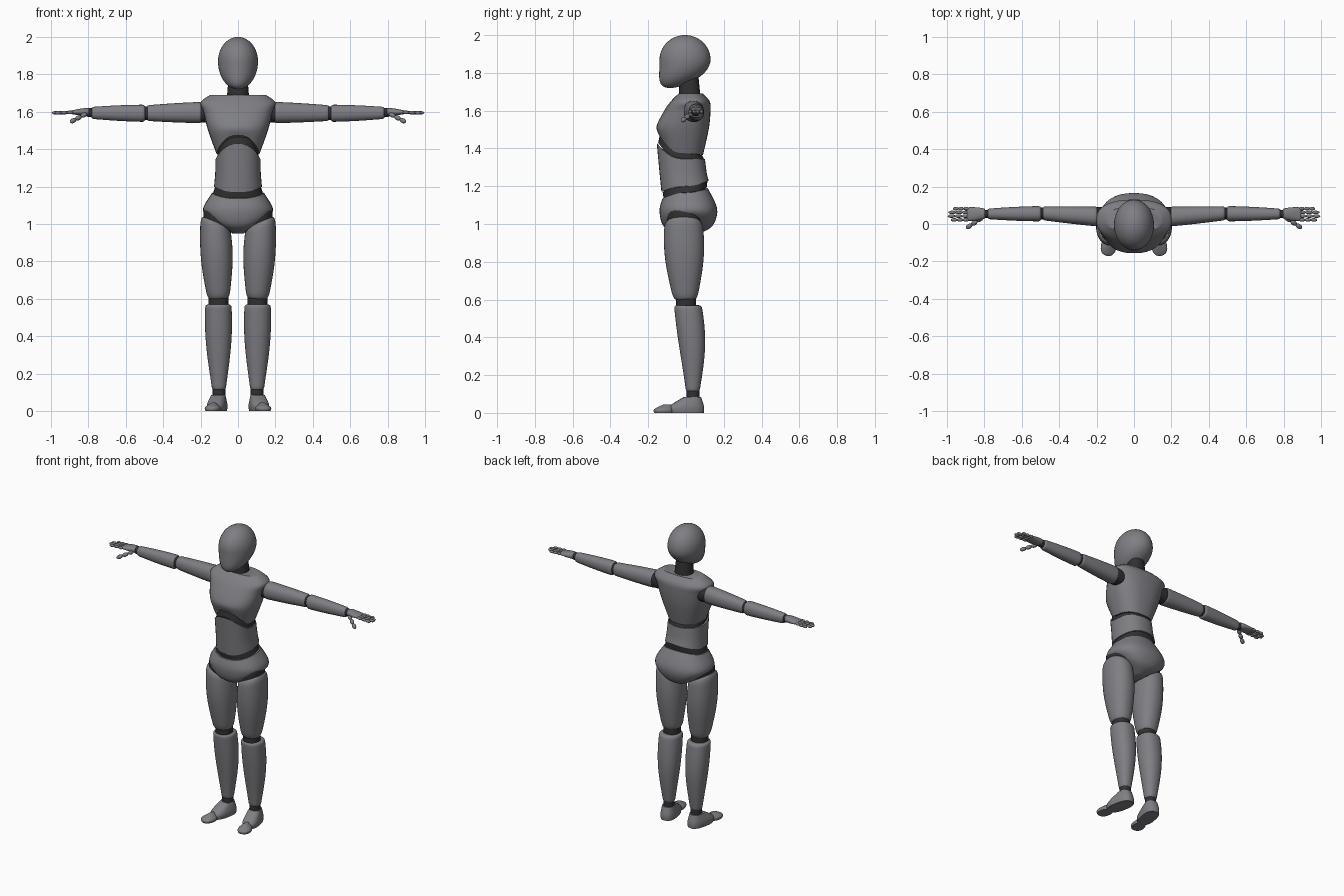
import bpy, bmesh
from math import sin, cos, pi, sqrt, copysign, radians
from mathutils import Vector, Matrix

cube = bpy.data.objects.get("Cube")
if cube:
    bpy.data.objects.remove(cube, do_unlink=True)


def material(name, red, green, blue):
    mat = bpy.data.materials.new(name)
    mat.use_nodes = True
    colour = (red, green, blue, 1)
    mat.diffuse_color = colour
    mat.node_tree.nodes["Principled BSDF"].inputs["Base Color"].default_value = colour
    return mat


GREY = material("body grey", .21, .21, .23)
DARK = material("joint dark grey", .03, .03, .03)


def finish(name, bm, mat):
    bmesh.ops.recalc_face_normals(bm, faces=bm.faces)
    mesh = bpy.data.meshes.new(name)
    bm.to_mesh(mesh)
    bm.free()
    mesh.materials.append(mat)
    part = bpy.data.objects.new(name, mesh)
    bpy.context.collection.objects.link(part)
    bpy.ops.object.select_all(action="DESELECT")
    part.select_set(True)
    bpy.context.view_layer.objects.active = part
    bpy.ops.object.shade_smooth_by_angle(angle=radians(40))


def outline(power, count=36):
    """Unit superellipse: a circle with slightly squared corners."""
    angles = [2 * pi * k / count for k in range(count)]
    return [tuple(copysign(abs(f) ** (2 / power), f) for f in (cos(a), sin(a))) for a in angles]


def skin(name, rings, mat, place):
    """Bridge a stack of point rings into a closed skin."""
    bm = bmesh.new()
    loops = [[bm.verts.new(place @ point) for point in ring] for ring in rings]
    for low, high in zip(loops, loops[1:]):
        for k in range(len(low)):
            bm.faces.new((low[k - 1], low[k], high[k], high[k - 1]))
    bm.faces.new(loops[0])
    bm.faces.new(loops[-1])
    finish(name, bm, mat)


def ring(half, front, back, z, front_lift=0, back_lift=0):
    return Vector((half, front, back, z, front_lift, back_lift))


def inset(source):
    tucked = source.copy()
    for k in range(3):
        tucked[k] *= .95
    return tucked


def loft(name, rows, mat=GREY, place=Matrix(), power=2.3, steps=6):
    """Smooth upright body through a few rings."""
    padded = [rows[0], *rows, rows[-1]]
    dense = []
    for a, b, c, d in zip(padded, padded[1:], padded[2:], padded[3:]):
        for k in range(steps):
            t = k / steps
            dense.append(b + (c - a) * t / 2 + (a - b * 2.5 + c * 2 - d / 2) * t ** 2
                         + ((b - c) * 3 + d - a) * t ** 3 / 2)
    dense.append(rows[-1])
    rings = []
    for half, front, back, z, front_lift, back_lift in dense:
        middle, depth = (front + back) / 2, (back - front) / 2
        rings.append([Vector((half * u, middle + depth * v,
                              z + (back_lift if v > 0 else front_lift) * v * v))
                      for u, v in outline(power)])
    skin(name, rings, mat, place)


def limb(name, start, end, first, last, place, mat=GREY, bulge=0, bow=0, slope=0, soft=.015, steps=24):
    """Tapered, swelling limb with softened ends; sizes are half width and half depth."""
    start, end, first, last = (Vector(v) for v in (start, end, first, last))
    length = (end - start).length
    deep = Vector((0, 1, 0))
    wide = deep.cross(end - start).normalized()
    rings = []
    for k in range(steps + 1):
        t = (1 - cos(pi * k / steps)) / 2
        swell = sin(pi * t)
        near = max(0, 1 - min(t, 1 - t) * length / soft)
        size = first.lerp(last, t) * (1 + bulge * swell) * (.8 + .2 * sqrt(1 - near ** 2))
        centre = start.lerp(end, t) + deep * bow * swell
        points = []
        for u, v in outline(2.2):
            point = centre + wide * size.x * u + deep * size.y * v
            point.z += slope * (point.x - centre.x) * (1 - t) ** 4
            points.append(point)
        rings.append(points)
    skin(name, rings, mat, place)


def finger(name, start, end, radius, place):
    """Three rounded segments in a row."""
    bm = bmesh.new()
    start, end = Vector(start), Vector(end)
    span = end - start
    aim = span.to_track_quat("Z", "Y").to_matrix().to_4x4()
    size = Matrix.Diagonal((radius, radius, span.length / 5.4, 1))
    for k in range(3):
        centre = Matrix.Translation(start.lerp(end, (k + .5) / 3))
        bmesh.ops.create_uvsphere(bm, u_segments=12, v_segments=8, radius=1,
                                  matrix=place @ centre @ aim @ size)
    finish(name, bm, GREY)


# Head: an egg whose lower half is pulled forward into a chin
bm = bmesh.new()
bmesh.ops.create_uvsphere(bm, u_segments=40, v_segments=28, radius=1)
for vert in bm.verts:
    x, y, z = vert.co
    jaw = max(0, -z)
    vert.co = (x * .107, y * .135 - .08 * jaw ** 2 - .005, 1.87 + z * (.15 if jaw else .13))
finish("head", bm, GREY)
limb("neck", (0, .02, 1.67), (0, .015, 1.79), (.06, .057), (.05, .05), Matrix(), DARK)

# Torso
chest = [ring(half=.115, front=-.145, back=.09, z=1.375, front_lift=.1, back_lift=-.01),
         ring(half=.16, front=-.155, back=.12, z=1.5, front_lift=.02),
         ring(half=.185, front=-.115, back=.13, z=1.6),
         ring(half=.2, front=-.08, back=.125, z=1.65),
         ring(half=.15, front=-.04, back=.09, z=1.69)]
abdomen = [ring(half=.128, front=-.13, back=.12, z=1.2, front_lift=-.03, back_lift=.03),
           ring(half=.122, front=-.14, back=.11, z=1.27),
           ring(half=.12, front=-.155, back=.1, z=1.345, front_lift=.085)]
pelvis = [ring(half=.03, front=-.05, back=.07, z=.95),
          ring(half=.15, front=-.12, back=.14, z=1.03, front_lift=-.04, back_lift=-.04),
          ring(half=.187, front=-.14, back=.165, z=1.08, front_lift=-.01),
          ring(half=.14, front=-.125, back=.115, z=1.165, front_lift=-.03, back_lift=.025)]
loft("chest", chest, power=2.5)
loft("abdomen", abdomen)
loft("pelvis", pelvis)
loft("upper_waist_joint", [inset(abdomen[-1]), inset(chest[0])], DARK)
loft("lower_waist_joint", [inset(pelvis[-1]), inset(abdomen[0])], DARK)

for side, tag in ((1, "left_"), (-1, "right_")):
    mirror = Matrix.Diagonal((side, 1, 1, 1))

    # Arm
    limb(tag + "shoulder_joint", (.14, .04, 1.595), (.21, .04, 1.595), (.052, .05), (.052, .05), mirror, DARK)
    limb(tag + "upper_arm", (.195, .04, 1.596), (.486, .057, 1.593), (.057, .053), (.042, .037), mirror,
         bulge=.03)
    limb(tag + "elbow_joint", (.47, .056, 1.593), (.515, .056, 1.593), (.036, .032), (.036, .032), mirror, DARK)
    limb(tag + "forearm", (.498, .055, 1.592), (.782, .054, 1.594), (.046, .041), (.032, .028), mirror,
         bulge=.06)
    limb(tag + "wrist_joint", (.77, .054, 1.595), (.81, .054, 1.597), (.024, .022), (.024, .022), mirror, DARK)
    limb(tag + "palm", (.797, .055, 1.6), (.892, .053, 1.597), (.022, .028), (.01, .036), mirror, bulge=.1)
    for k, digit in enumerate(("index", "middle", "ring", "little")):
        y = .022 + .02 * k
        tip = .995 - .01 * (k - 1.3) ** 2
        finger(f"{tag}{digit}_finger", (.882, y, 1.597), (tip, y, 1.594), .0095, mirror)
    finger(tag + "thumb", (.81, .035, 1.59), (.896, -.022, 1.545), .013, mirror)

    # Leg
    limb(tag + "hip_joint", (.11, -.01, 1.06), (.11, -.01, .95), (.074, .09), (.074, .09), mirror, DARK,
         slope=.4)
    limb(tag + "thigh", (.122, -.013, 1.015), (.104, -.004, .6), (.078, .1), (.058, .063), mirror,
         bulge=.24, slope=.4, soft=.04)
    limb(tag + "knee_joint", (.104, 0, .62), (.104, 0, .55), (.053, .054), (.053, .054), mirror, DARK)
    limb(tag + "shin", (.105, .01, .57), (.102, .036, .113), (.07, .073), (.036, .036), mirror,
         bulge=.24, bow=.01)
    limb(tag + "ankle_joint", (.102, .037, .13), (.102, .037, .07), (.034, .034), (.034, .034), mirror, DARK)

    # Foot, turned slightly outward
    stance = mirror @ Matrix.Translation((.112, 0, 0)) @ Matrix.Rotation(radians(11), 4, "Z")
    loft(tag + "foot", [ring(half=.048, front=-.088, back=.095, z=0),
                        ring(half=.05, front=-.088, back=.095, z=.035),
                        ring(half=.037, front=-.01, back=.08, z=.085)], place=stance, power=2.6)
    loft(tag + "toes", [ring(half=.038, front=-.17, back=-.07, z=0),
                        ring(half=.04, front=-.17, back=-.07, z=.02),
                        ring(half=.01, front=-.12, back=-.08, z=.045)], place=stance)
